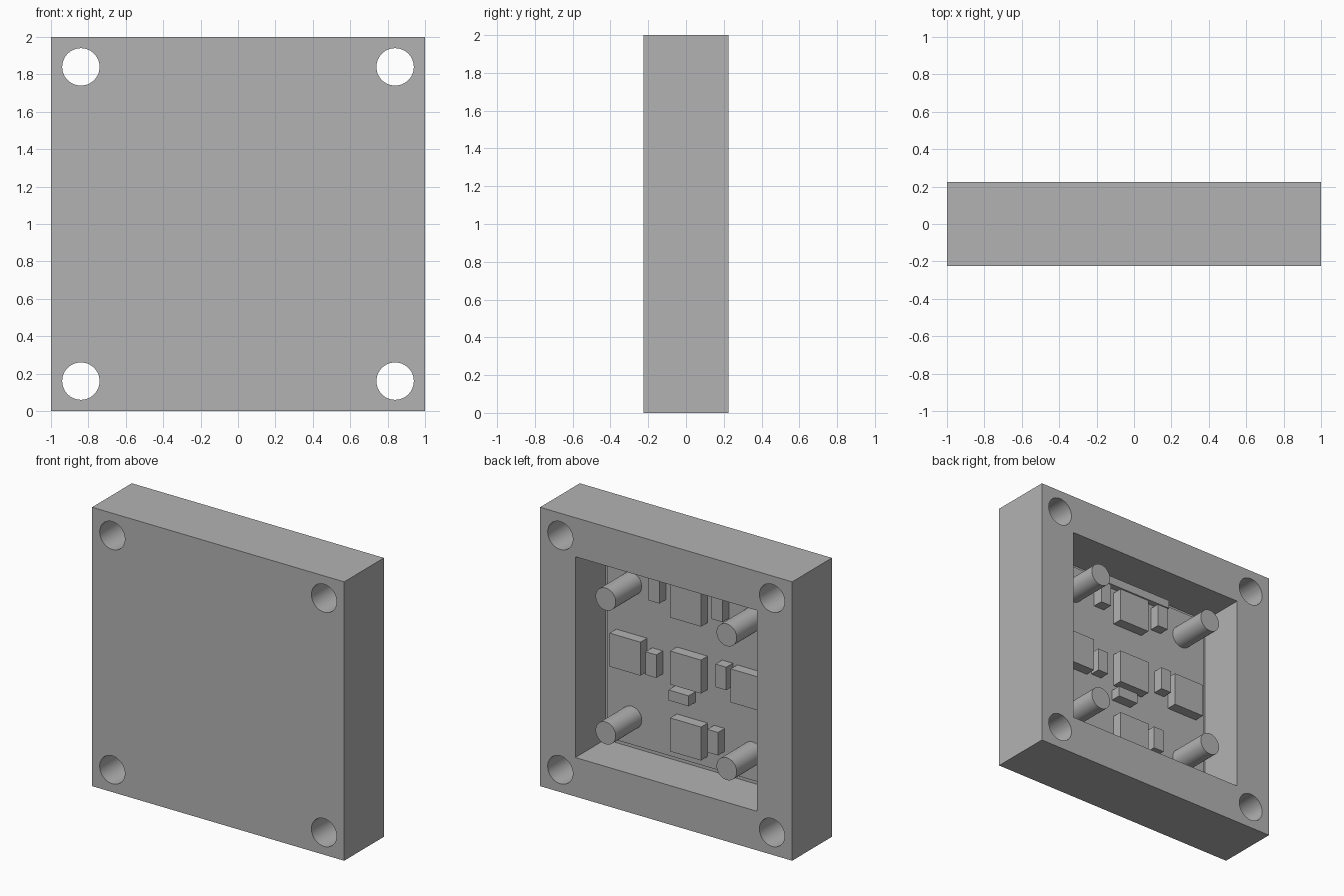
import bpy
from math import pi, radians

cube = bpy.data.objects.get("Cube")
if cube:
    bpy.data.objects.remove(cube, do_unlink=True)

grey = bpy.data.materials.new("plain_grey")
grey.use_nodes = True
grey.diffuse_color = (0.45, 0.45, 0.45, 1)
grey.node_tree.nodes["Principled BSDF"].inputs["Base Color"].default_value = grey.diffuse_color

HALF_DEPTH = 0.225
FLOOR = -0.115      # pocket floor
BOARD = -0.07       # board surface
CHIP = 0.005        # top of the chips
MID = 1.0           # centre height


def finish(name):
    obj = bpy.context.object
    obj.name = name
    obj.data.materials.append(grey)
    return obj


def box(name, x, z, width, height, y0, y1):
    bpy.ops.mesh.primitive_cube_add(size=1, location=(x, (y0 + y1) / 2, z))
    bpy.context.object.scale = (width, y1 - y0, height)
    bpy.ops.object.transform_apply(location=False, rotation=False, scale=True)
    return finish(name)


def rod(name, x, z, radius, y0, y1):
    bpy.ops.mesh.primitive_cylinder_add(vertices=48, radius=radius, depth=y1 - y0,
                                        location=(x, (y0 + y1) / 2, z),
                                        rotation=(pi / 2, 0, 0))
    return finish(name)


def cut(target, cutter):
    cutter.hide_render = True
    mod = target.modifiers.new("cut", "BOOLEAN")
    mod.operation = "DIFFERENCE"
    mod.solver = "EXACT"
    mod.object = cutter
    bpy.context.view_layer.objects.active = target
    bpy.ops.object.modifier_apply(modifier=mod.name)
    bpy.data.objects.remove(cutter, do_unlink=True)


def smooth(obj):
    bpy.ops.object.select_all(action="DESELECT")
    obj.select_set(True)
    bpy.context.view_layer.objects.active = obj
    bpy.ops.object.shade_smooth_by_angle(angle=radians(30))


corners = [(sx, sz) for sx in (-1, 1) for sz in (-1, 1)]

# Housing: square block with a rear pocket and four through holes
housing = box("housing", 0, MID, 2, 2, -HALF_DEPTH, HALF_DEPTH)
cut(housing, box("pocket_cutter", 0, MID, 1.44, 1.44, FLOOR, 0.4))
for sx, sz in corners:
    cut(housing, rod("hole_cutter", sx * 0.84, MID + sz * 0.84, 0.1, -0.4, 0.4))
smooth(housing)

# Circuit board on the pocket floor
box("board", 0, MID, 1.35, 1.35, FLOOR - 0.01, BOARD)

# Four posts reaching the rear plane
for sx, sz in corners:
    smooth(rod("post", sx * 0.48, MID + sz * 0.48, 0.08, BOARD - 0.01, HALF_DEPTH))

# Square chips in a cross
for x, z in ((0, 0), (0.48, 0), (-0.48, 0), (0, 0.48), (0, -0.48)):
    box("square_chip", x, MID + z, 0.245, 0.24, BOARD - 0.01, CHIP)

# Small upright parts beside the chips
for x, z in ((0.275, -0.02), (-0.28, 0.04), (0.25, 0.52), (-0.25, 0.52), (-0.215, -0.445)):
    box("small_upright_part", x, MID + z, 0.085, 0.165, BOARD - 0.01, CHIP)

# Small flat part under the middle chip
box("small_flat_part", 0.055, MID - 0.2, 0.16, 0.075, BOARD - 0.01, CHIP)

# Connector along the upper edge of the board
box("edge_connector", 0, MID + 0.66, 0.66, 0.06, BOARD - 0.01, -0.025)
